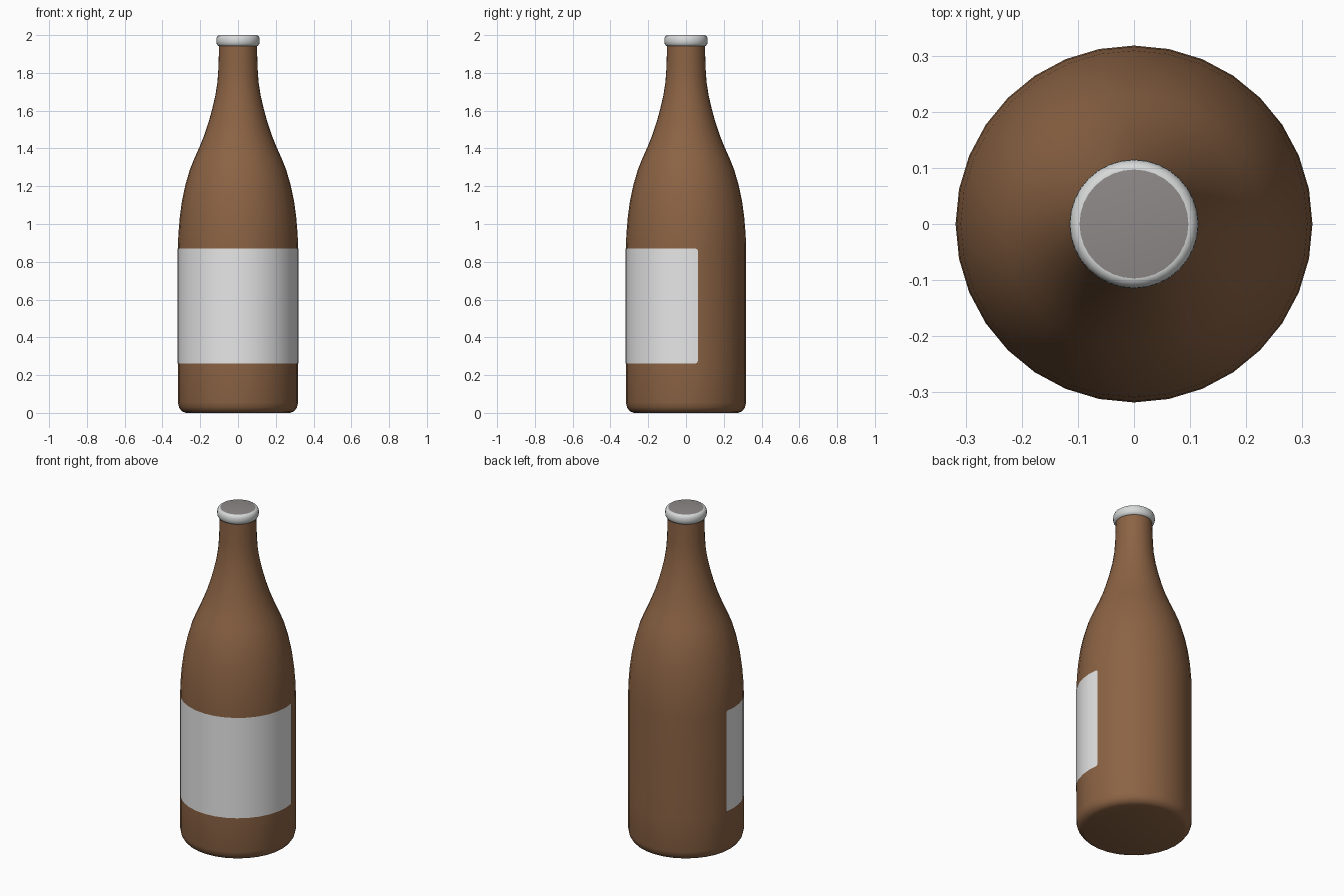
import bpy, bmesh, math

if "Cube" in bpy.data.objects:
    bpy.data.objects.remove(bpy.data.objects["Cube"])

SIDES = 32


def material(name, rgb):
    m = bpy.data.materials.new(name)
    m.diffuse_color = (*rgb, 1)
    m.use_nodes = True
    m.node_tree.nodes["Principled BSDF"].inputs["Base Color"].default_value = m.diffuse_color
    return m


brown = material("brown_glass", (0.26, 0.125, 0.058))
white = material("label_white", (0.80, 0.80, 0.80))
silver = material("cap_silver", (0.68, 0.69, 0.69))
grey = material("cap_top_grey", (0.27, 0.25, 0.245))


def finish(bm, name, mats, angle=40):
    me = bpy.data.meshes.new(name)
    bm.to_mesh(me)
    bm.free()
    ob = bpy.data.objects.new(name, me)
    bpy.context.collection.objects.link(ob)
    for m in mats:
        me.materials.append(m)
    bpy.ops.object.select_all(action='DESELECT')
    ob.select_set(True)
    bpy.context.view_layer.objects.active = ob
    bpy.ops.object.shade_smooth_by_angle(angle=math.radians(angle))
    return ob


def lathe(name, profile, mats):
    """Revolve (radius, height) points, listed bottom to top, and cap both ends."""
    bm = bmesh.new()
    rings = [[bm.verts.new((r * math.cos(2 * math.pi * i / SIDES),
                            r * math.sin(2 * math.pi * i / SIDES), z))
              for i in range(SIDES)] for r, z in profile]
    for a, b in zip(rings, rings[1:]):
        for i in range(SIDES):
            j = (i + 1) % SIDES
            bm.faces.new((a[i], a[j], b[j], b[i]))
    bm.faces.new(rings[0][::-1])
    top = bm.faces.new(rings[-1])
    top.material_index = len(mats) - 1
    return finish(bm, name, mats)


# Bottle body, shoulder and neck
lathe("bottle", [
    (0.275, 0.0), (0.297, 0.008), (0.312, 0.028), (0.318, 0.055),
    (0.318, 0.26), (0.318, 0.87), (0.316, 0.94), (0.309, 1.03),
    (0.297, 1.12), (0.279, 1.205), (0.256, 1.285), (0.232, 1.345),
    (0.203, 1.41), (0.177, 1.475), (0.154, 1.545), (0.135, 1.615),
    (0.120, 1.68), (0.109, 1.75), (0.104, 1.82), (0.100, 1.95)], [brown])

# Crown cap with a grey top disc
lathe("cap", [
    (0.098, 1.940), (0.107, 1.945), (0.113, 1.955), (0.115, 1.968),
    (0.114, 1.983), (0.109, 1.994), (0.102, 1.999), (0.097, 2.0)],
    [silver, grey])

# Wrapped front label with small rounded corners
bm = bmesh.new()
R, LOW, HIGH, CORNER = 0.320, 0.262, 0.87, 0.012
step = 2 * math.pi / SIDES
start, end = -math.pi - step, step
angles = [start + step * i for i in range(19)]
small = CORNER / R
angles = sorted(angles + [start + small * 0.3, start + small,
                          end - small, end - small * 0.3])
columns = []
for a in angles:
    d = min(a - start, end - a) * R
    cut = CORNER - math.sqrt(max(0, CORNER**2 - max(0, CORNER - d)**2))
    # stay on the flat facets of the bottle
    local = (a % step) - step / 2
    r = R * math.cos(step / 2) / math.cos(local)
    columns.append([bm.verts.new((r * math.cos(a), r * math.sin(a), z))
                    for z in (LOW + cut, HIGH - cut)])
for p, q in zip(columns, columns[1:]):
    bm.faces.new((p[0], q[0], q[1], p[1]))
finish(bm, "label", [white])
